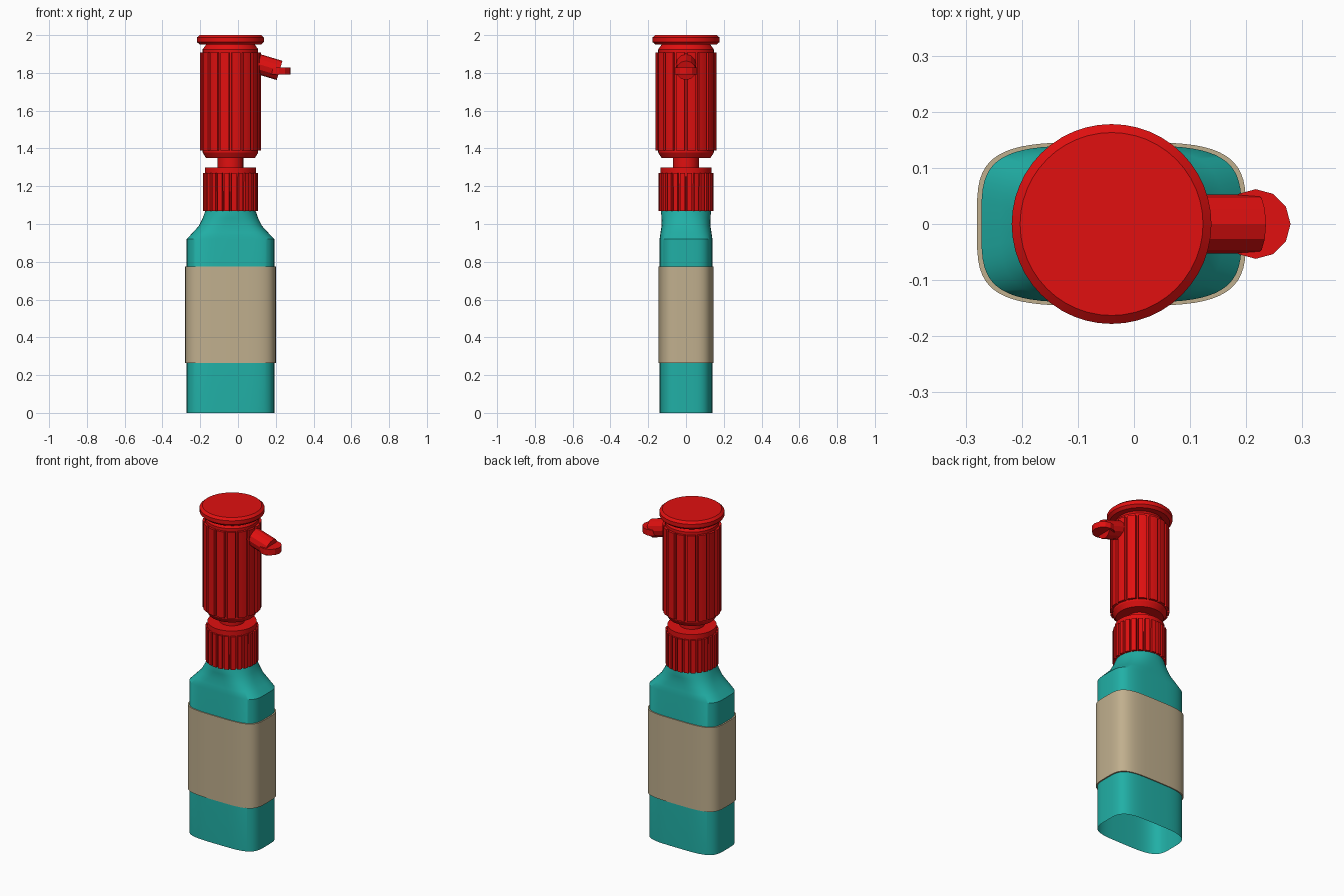
import bpy, bmesh, math
from mathutils import Matrix, Vector

if "Cube" in bpy.data.objects:
    bpy.data.objects.remove(bpy.data.objects["Cube"])

AXIS = -0.04  # x position of the bottle axis


def material(name, rgb):
    m = bpy.data.materials.new(name)
    m.diffuse_color = (*rgb, 1)
    m.use_nodes = True
    m.node_tree.nodes["Principled BSDF"].inputs["Base Color"].default_value = m.diffuse_color
    return m


TEAL = material("teal_plastic", (0.015, 0.43, 0.38))
RED = material("red_plastic", (0.75, 0.005, 0.005))
TAN = material("tan_paper", (0.53, 0.43, 0.27))


def loft(name, rings, mat, cap_bottom=True, cap_top=True, smooth=30, recalc=True):
    """Skin a stack of equal-length rings of points."""
    bm = bmesh.new()
    rows = [[bm.verts.new(p) for p in ring] for ring in rings]
    n = len(rows[0])
    for lo, hi in zip(rows, rows[1:]):
        for i in range(n):
            j = (i + 1) % n
            bm.faces.new((lo[i], lo[j], hi[j], hi[i]))
    if cap_bottom:
        bm.faces.new(rows[0][::-1])
    if cap_top:
        bm.faces.new(rows[-1])
    if recalc:
        bmesh.ops.recalc_face_normals(bm, faces=bm.faces)
    me = bpy.data.meshes.new(name)
    bm.to_mesh(me)
    bm.free()
    if smooth:
        me.shade_smooth()
        me.set_sharp_from_angle(angle=math.radians(smooth))
    me.materials.append(mat)
    ob = bpy.data.objects.new(name, me)
    bpy.context.collection.objects.link(ob)
    return ob


def section(z, a, b, power, n=64):
    """Superellipse ring: power 2 is an ellipse, 4 a rounded rectangle."""
    pts = []
    for i in range(n):
        t = 2 * math.pi * i / n
        c, s = math.cos(t), math.sin(t)
        pts.append((AXIS + a * math.copysign(abs(c) ** (2 / power), c),
                    b * math.copysign(abs(s) ** (2 / power), s), z))
    return pts


def turned(name, profile, mat, n=48):
    return loft(name, [section(z, r, r, 2, n) for r, z in profile], mat)


def grooved(name, r, depth, count, half, z0, z1, mat):
    """Cylinder with narrow vertical grooves cut around it."""
    step = 2 * math.pi / count
    polar = []
    for k in range(count):
        a = k * step
        polar += [(a - half, r), (a - half * 0.6, r - depth),
                  (a + half * 0.6, r - depth), (a + half, r)]
        land = step - 2 * half
        polar += [(a + half + land * f, r) for f in (1 / 3, 2 / 3)]
    rings = [[(AXIS + q * math.cos(a), q * math.sin(a), z) for a, q in polar]
             for z in (z0, z1)]
    return loft(name, rings, mat)


# Bottle shell, open underneath, blending from rounded box to round neck
loft("bottle", [section(*s) for s in (
    (0, 0.232, 0.14, 4), (0.92, 0.232, 0.14, 4), (0.955, 0.199, 0.135, 3.5),
    (0.99, 0.167, 0.129, 3), (1.03, 0.147, 0.129, 2.5),
    (1.07, 0.133, 0.133, 2), (1.1, 0.125, 0.125, 2))],
    TEAL, cap_bottom=False, recalc=False)

# Wrap-around label sleeve
loft("label", [section(z, a, b, 4) for z, a, b in (
    (0.265, 0.232, 0.14), (0.265, 0.24, 0.146),
    (0.775, 0.24, 0.146), (0.775, 0.232, 0.14))],
    TAN, cap_bottom=False, cap_top=False, recalc=False)

# Screw collar: ribbed skirt with a plain rim on top
grooved("collar_ribs", 0.146, 0.013, 24, 0.045, 1.07, 1.27, RED)
turned("collar_core", [(0.132, 1.075), (0.135, 1.26), (0.135, 1.3)], RED)

# Pump stem
turned("stem", [(0.068, 1.28), (0.068, 1.37)], RED)

# Pump head: chamfered core, grooved grip and top disc
turned("head_core", [(0.13, 1.35), (0.147, 1.378), (0.147, 1.925), (0.125, 1.955)], RED)
grooved("head_grip", 0.161, 0.013, 16, 0.055, 1.388, 1.908, RED)
turned("head_disc", [(0.163, 1.95), (0.178, 1.964), (0.178, 1.987), (0.163, 2.0)], RED)


def drum(name, radius, start, end, sides):
    """Straight faceted cylinder between two points."""
    start, end = Vector(start), Vector(end)
    rot = (end - start).to_track_quat('Z', 'Y')
    rings = [[p + rot @ Vector((radius * math.cos(2 * math.pi * i / sides),
                                radius * math.sin(2 * math.pi * i / sides), 0))
              for i in range(sides)] for p in (start, end)]
    return loft(name, rings, RED, smooth=0)


# Spout tilted downwards, and the flat lip at its end
drum("spout", 0.053, (0.05, 0, 1.864), (0.22, 0, 1.813), 12)
drum("spout_lip", 0.062, (0.217, 0, 1.792), (0.217, 0, 1.828), 12)
